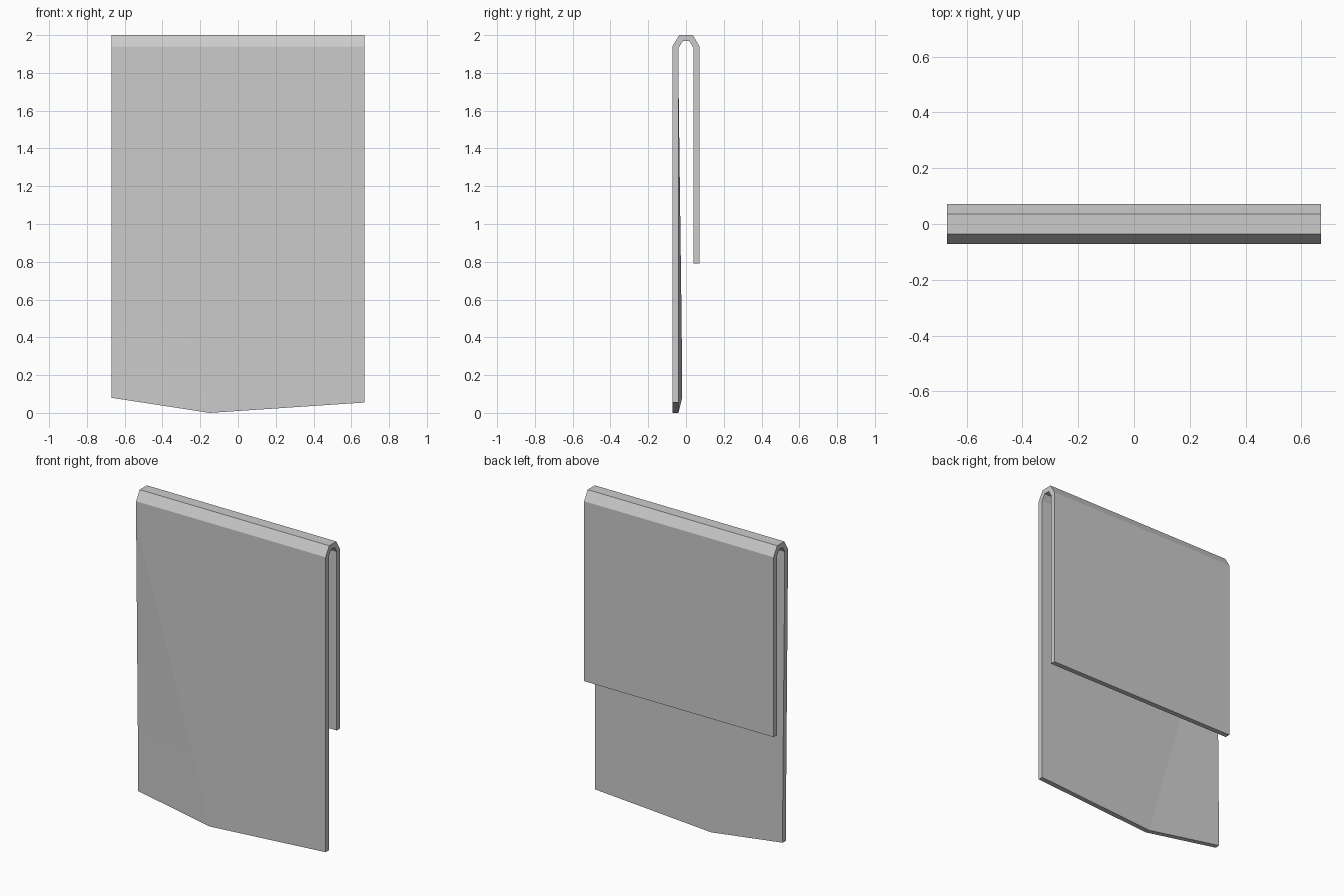
import bpy
import bmesh

cube = bpy.data.objects.get("Cube")
if cube:
    bpy.data.objects.remove(cube, do_unlink=True)

# Plain grey cloth
cloth = bpy.data.materials.new("grey_cloth")
cloth.use_nodes = True
grey = (0.6, 0.6, 0.6, 1.0)
cloth.diffuse_color = grey
cloth.node_tree.nodes["Principled BSDF"].inputs["Base Color"].default_value = grey

HALF_WIDTH = 0.67
FRONT_Y = -0.072
THICKNESS = 0.032

bm = bmesh.new()


def point(x, y, z):
    return bm.verts.new((x, y, z))


# Fold over the top and the short back flap: a profile swept across the width
profile = [(FRONT_Y, 1.94), (-0.036, 2.0), (0.036, 2.0), (-FRONT_Y, 1.94), (-FRONT_Y, 0.79)]
rows = [(point(-HALF_WIDTH, y, z), point(HALF_WIDTH, y, z)) for y, z in profile]
for (left, right), (next_left, next_right) in zip(rows, rows[1:]):
    bm.faces.new((left, right, next_right, next_left))

# Long front panel with a crooked lower hem
crease_top = point(-HALF_WIDTH, FRONT_Y, 1.79)
crease_mid = point(-0.28, FRONT_Y, 0.46)
hem_tip = point(-0.15, FRONT_Y, 0.0)
hem_end = point(HALF_WIDTH, FRONT_Y, 0.055)
bm.faces.new((rows[0][0], crease_top, crease_mid, hem_tip, hem_end, rows[0][1]))

# Lower corner of the front panel, bent slightly backwards
bent_edge = point(-HALF_WIDTH, FRONT_Y + 0.017, 0.46)
bent_corner = point(-HALF_WIDTH, FRONT_Y + 0.02, 0.08)
bm.faces.new((crease_top, bent_edge, crease_mid))
bm.faces.new((bent_edge, bent_corner, hem_tip, crease_mid))

mesh = bpy.data.meshes.new("folded_cloth")
bm.to_mesh(mesh)
bm.free()
mesh.materials.append(cloth)
towel = bpy.data.objects.new("folded_cloth", mesh)
bpy.context.collection.objects.link(towel)

# Cloth thickness, grown inwards
solid = towel.modifiers.new("thickness", 'SOLIDIFY')
solid.thickness = THICKNESS
solid.offset = -1
solid.use_even_offset = True
